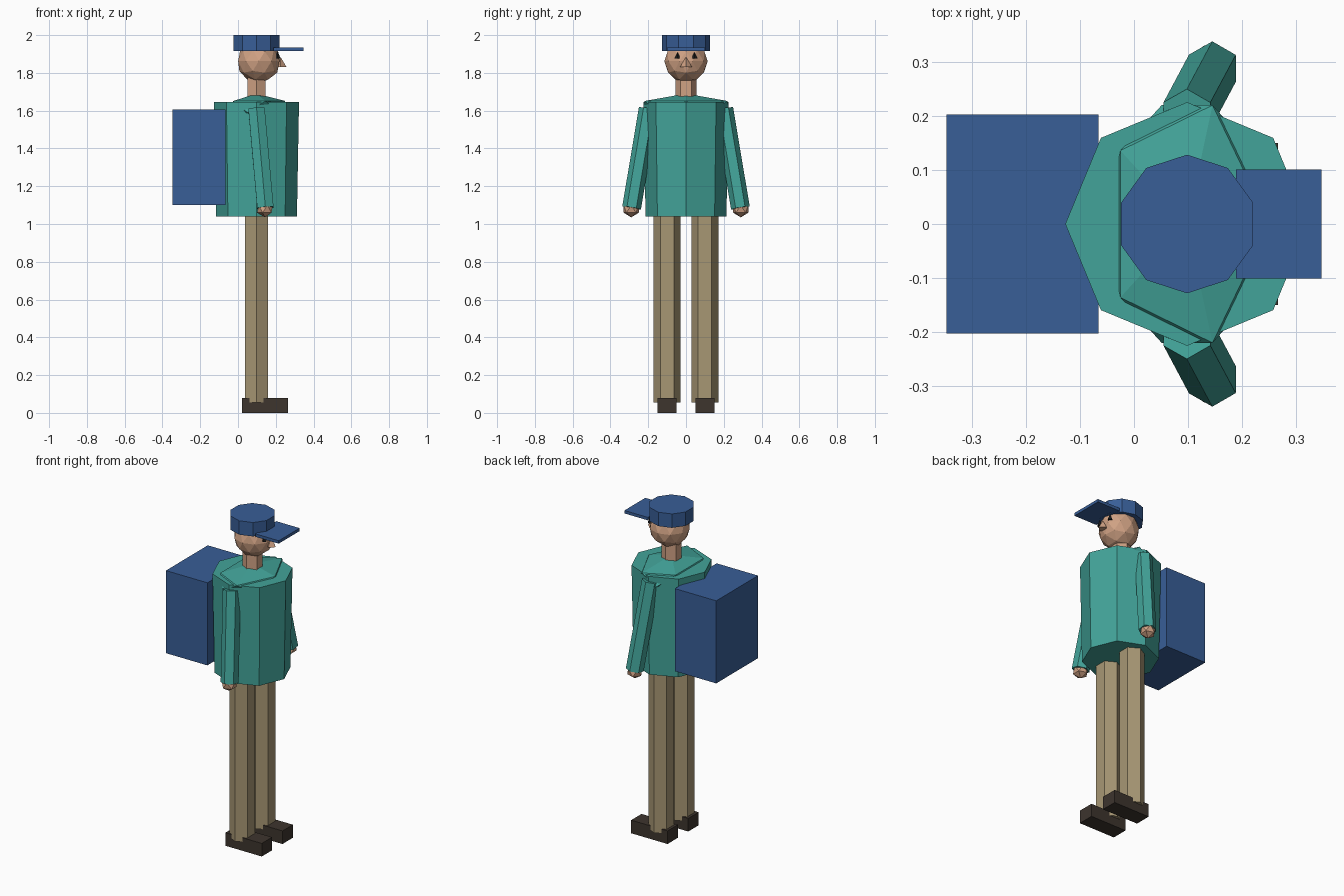
import bpy
from mathutils import Vector

cube = bpy.data.objects.get("Cube")
if cube:
    bpy.data.objects.remove(cube, do_unlink=True)


def material(name, colour):
    mat = bpy.data.materials.new(name)
    mat.use_nodes = True
    rgba = (*colour, 1)
    mat.diffuse_color = rgba
    mat.node_tree.nodes["Principled BSDF"].inputs["Base Color"].default_value = rgba
    return mat


TEAL = material("teal_cloth", (0.055, 0.37, 0.32))
BLUE = material("blue_cloth", (0.04, 0.112, 0.31))
SKIN = material("skin", (0.63, 0.36, 0.23))
TAN = material("tan_trousers", (0.39, 0.31, 0.175))
SHOE = material("dark_shoe", (0.047, 0.035, 0.027))
BLACK = material("black_eye", (0.01, 0.01, 0.01))


def finish(name, mat):
    obj = bpy.context.object
    obj.name = name
    obj.data.materials.append(mat)
    return obj


def box(name, mat, low, high):
    low, high = Vector(low), Vector(high)
    bpy.ops.mesh.primitive_cube_add(size=1, location=(low + high) / 2)
    obj = finish(name, mat)
    obj.scale = high - low


def prism(name, mat, sides, start, end, r_start, r_end):
    """Tapered prism running from start to end."""
    start, end = Vector(start), Vector(end)
    axis = end - start
    bpy.ops.mesh.primitive_cone_add(vertices=sides, radius1=r_start, radius2=r_end,
                                    depth=axis.length, location=(start + end) / 2)
    obj = finish(name, mat)
    obj.rotation_mode = "QUATERNION"
    obj.rotation_quaternion = Vector((0, 0, 1)).rotation_difference(axis)


def ball(name, mat, detail, centre, scale):
    bpy.ops.mesh.primitive_ico_sphere_add(subdivisions=detail, radius=1, location=centre)
    finish(name, mat).scale = scale


CX = 0.098  # body axis; the figure looks toward +x

# Torso, shoulders and neck
prism("torso", TEAL, 8, (CX, 0, 1.04), (CX, 0, 1.645), 0.214, 0.225)
ball("shoulders", TEAL, 1, (CX, 0, 1.62), (0.17, 0.258, 0.07))
prism("neck", SKIN, 6, (CX, 0, 1.64), (CX, 0, 1.8), 0.056, 0.056)

# Head, nose and cap
ball("head", SKIN, 2, (0.11, 0, 1.862), (0.115, 0.115, 0.115))
prism("nose", SKIN, 4, (0.225, 0, 1.832), (0.225, 0, 1.885), 0.031, 0)
prism("cap", BLUE, 10, (CX, 0, 1.915), (CX, 0, 2), 0.128, 0.128)
box("cap_brim", BLUE, (0.188, -0.101, 1.916), (0.346, 0.101, 1.934))

# Backpack
box("backpack", BLUE, (-0.346, -0.202, 1.1), (-0.066, 0.202, 1.605))

# Paired parts
for side, s in (("left", 1), ("right", -1)):
    prism(side + "_eye", BLACK, 4, (0.21, 0.045 * s, 1.875), (0.21, 0.045 * s, 1.912), 0.017, 0)
    prism(side + "_arm", TEAL, 6, (0.145, 0.288 * s, 1.085), (0.098, 0.2 * s, 1.61), 0.05, 0.05)
    ball(side + "_hand", SKIN, 1, (0.143, 0.29 * s, 1.08), (0.047, 0.047, 0.045))
    prism(side + "_leg", TAN, 6, (CX, 0.1 * s, 0.055), (CX, 0.1 * s, 1.06), 0.071, 0.071)
    box(side + "_shoe", SHOE, (0.02, 0.1 * s - 0.05, 0), (0.266, 0.1 * s + 0.05, 0.08))
